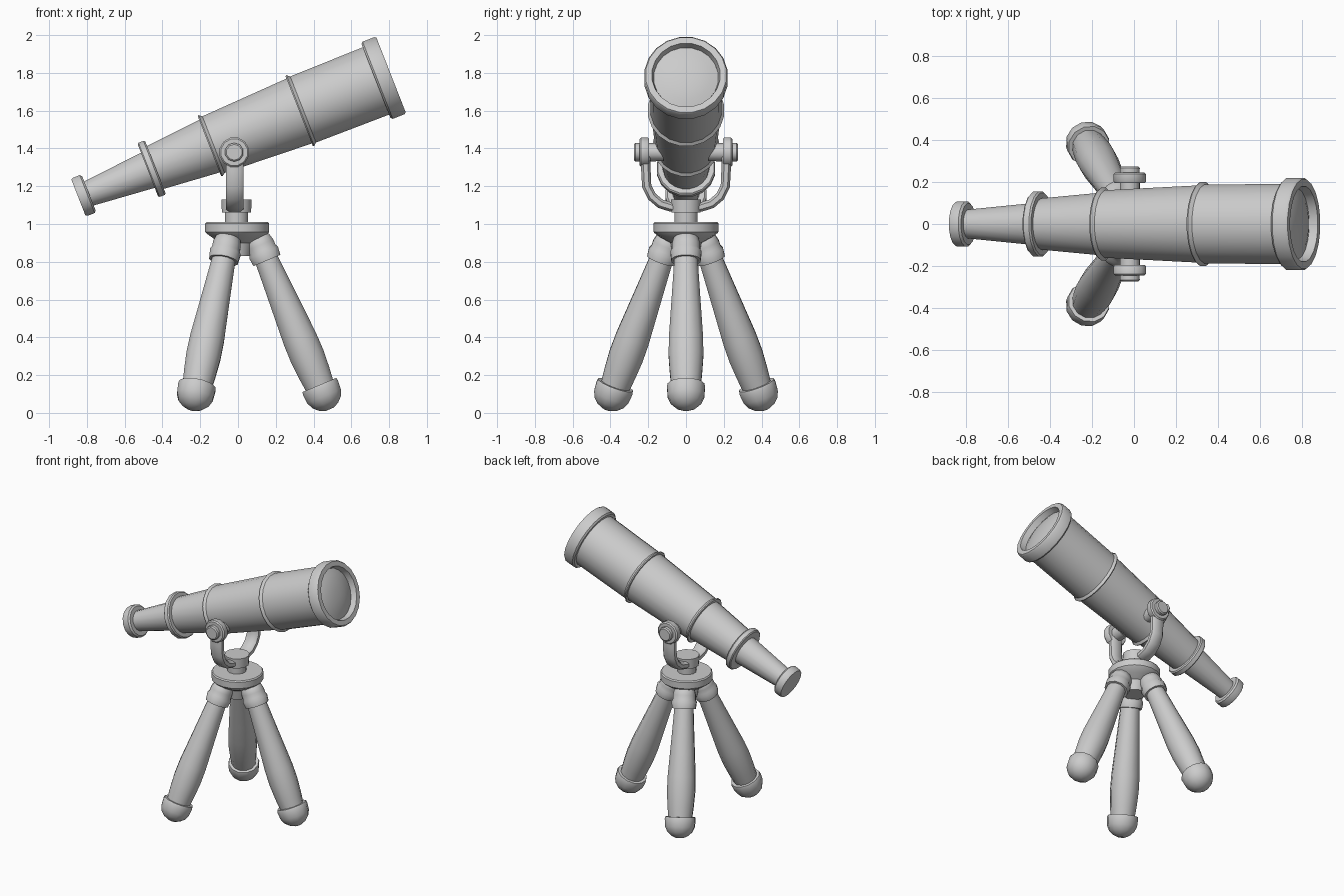
import bpy, bmesh, math
from mathutils import Vector, Matrix

if "Cube" in bpy.data.objects:
    bpy.data.objects.remove(bpy.data.objects["Cube"])

grey = bpy.data.materials.new("plain grey")
grey.diffuse_color = (0.6, 0.6, 0.6, 1)
grey.use_nodes = True
grey.node_tree.nodes["Principled BSDF"].inputs["Base Color"].default_value = grey.diffuse_color


def finish(bm, name, angle=40):
    bmesh.ops.recalc_face_normals(bm, faces=bm.faces)
    me = bpy.data.meshes.new(name)
    bm.to_mesh(me)
    bm.free()
    me.materials.append(grey)
    ob = bpy.data.objects.new(name, me)
    bpy.context.collection.objects.link(ob)
    bpy.ops.object.select_all(action='DESELECT')
    bpy.context.view_layer.objects.active = ob
    ob.select_set(True)
    bpy.ops.object.shade_smooth_by_angle(angle=math.radians(angle))
    return ob


def lathe(name, profile, start, direction, sides=16):
    """Revolve (distance, radius) pairs around an axis; ends are capped."""
    m = Vector(direction).normalized().to_track_quat('Z', 'Y').to_matrix()
    start = Vector(start)
    bm = bmesh.new()
    rings = []
    for t, r in profile:
        rings.append([bm.verts.new(start + m @ Vector(
            (r * math.cos(a), r * math.sin(a), t)))
            for a in (2 * math.pi * (i + 0.5) / sides for i in range(sides))])
    for a, b in zip(rings, rings[1:]):
        for i in range(sides):
            j = (i + 1) % sides
            bm.faces.new((a[i], a[j], b[j], b[i]))
    bm.faces.new(rings[0])
    bm.faces.new(rings[-1])
    return finish(bm, name)


# Telescope axis, starting at the eyepiece
E = (-0.845, 0, 1.14)
tilt = math.radians(21.4)
D = (math.cos(tilt), 0, math.sin(tilt))

lathe("eyepiece", [(0, 0.08), (0, 0.105), (0.012, 0.11), (0.05, 0.11),
                   (0.06, 0.1), (0.06, 0.07), (0.40, 0.102)], E, D)
lathe("eyepiece_collar", [(0.395, 0.09), (0.395, 0.15), (0.402, 0.157),
                          (0.43, 0.157), (0.438, 0.15), (0.438, 0.11)], E, D)
lathe("rear_tube", [(0.43, 0.123), (0.755, 0.152)], E, D, 20)
lathe("middle_tube", [(0.745, 0.14), (0.745, 0.172), (0.752, 0.176),
                      (0.768, 0.163), (1.26, 0.187)], E, D, 20)
lathe("front_tube", [(1.255, 0.17), (1.255, 0.2), (1.262, 0.204),
                     (1.278, 0.19), (1.71, 0.194)], E, D, 20)
lathe("front_ring", [(1.692, 0.18), (1.692, 0.212), (1.702, 0.222),
                     (1.768, 0.222), (1.778, 0.215), (1.778, 0.182),
                     (1.735, 0.172)], E, D, 20)
lathe("lens", [(1.725, 0.174), (1.738, 0.172), (1.752, 0.13),
               (1.762, 0.08), (1.766, 0.03)], E, D, 20)

# Fork: flat bar swept along a U
half = [(0, 1.09), (0.08, 1.09), (0.135, 1.107), (0.18, 1.145),
        (0.208, 1.2), (0.212, 1.28), (0.212, 1.38)]
path = [Vector((-0.018, -y, z)) for y, z in half[:0:-1]] + \
       [Vector((-0.018, y, z)) for y, z in half]
bm = bmesh.new()
rings = []
for i, p in enumerate(path):
    d = (path[min(i + 1, len(path) - 1)] - path[max(i - 1, 0)]).normalized()
    n = Vector((0, -d.z, d.y))
    rings.append([bm.verts.new(p + Vector((x, 0, 0)) + n * h) for x, h in
                  ((-0.046, -0.012), (-0.03, -0.025), (0.03, -0.025),
                   (0.046, -0.012), (0.046, 0.012), (0.03, 0.025),
                   (-0.03, 0.025), (-0.046, 0.012))])
for a, b in zip(rings, rings[1:]):
    for i in range(8):
        j = (i + 1) % 8
        bm.faces.new((a[i], a[j], b[j], b[i]))
bm.faces.new(rings[0])
bm.faces.new(rings[-1])
finish(bm, "fork")

# Pivot knobs on both sides
for side, s in (("left", -1), ("right", 1)):
    lathe(side + "_pivot_disc", [(0.195, 0.05), (0.195, 0.074), (0.203, 0.08),
                                 (0.238, 0.08), (0.246, 0.072), (0.246, 0.03)],
          (-0.02, 0, 1.38), (0, s, 0), 12)
    lathe(side + "_pivot_pin", [(0.12, 0.047), (0.268, 0.05), (0.275, 0.042)],
          (-0.02, 0, 1.38), (0, s, 0), 10)

# Neck and tripod hub
lathe("neck", [(0.98, 0.062), (1.06, 0.064), (1.06, 0.08), (1.13, 0.083)],
      (-0.008, 0, 0), (0, 0, 1), 12)
lathe("hub", [(0.83, 0.07), (0.9, 0.085), (0.925, 0.13), (0.95, 0.165),
              (0.958, 0.172), (1.003, 0.172), (1.011, 0.165)],
      (-0.004, 0, 0), (0, 0, 1), 18)

# Three tripod legs
for name, deg in (("front", 0), ("left", 120), ("right", 240)):
    rot = Matrix.Rotation(math.radians(deg), 3, 'Z')
    start = rot @ Vector((0.095, 0, 0.945))
    d = rot @ Vector((0.388, 0, -0.922))
    lathe(name + "_leg_joint", [(-0.01, 0.02), (0.0, 0.045), (0.025, 0.068),
                                (0.06, 0.077), (0.09, 0.077), (0.105, 0.085),
                                (0.15, 0.08), (0.15, 0.06)], start, d, 12)
    lathe(name + "_leg", [(0.14, 0.064), (0.3, 0.074), (0.45, 0.084),
                          (0.6, 0.094), (0.7, 0.095), (0.8, 0.088),
                          (0.89, 0.078)], start, d, 12)
    lathe(name + "_foot", [(0.865, 0.08), (0.865, 0.1), (0.88, 0.104),
                           (0.93, 0.1), (0.965, 0.084), (0.99, 0.057),
                           (1.005, 0.025)], start, d, 12)
